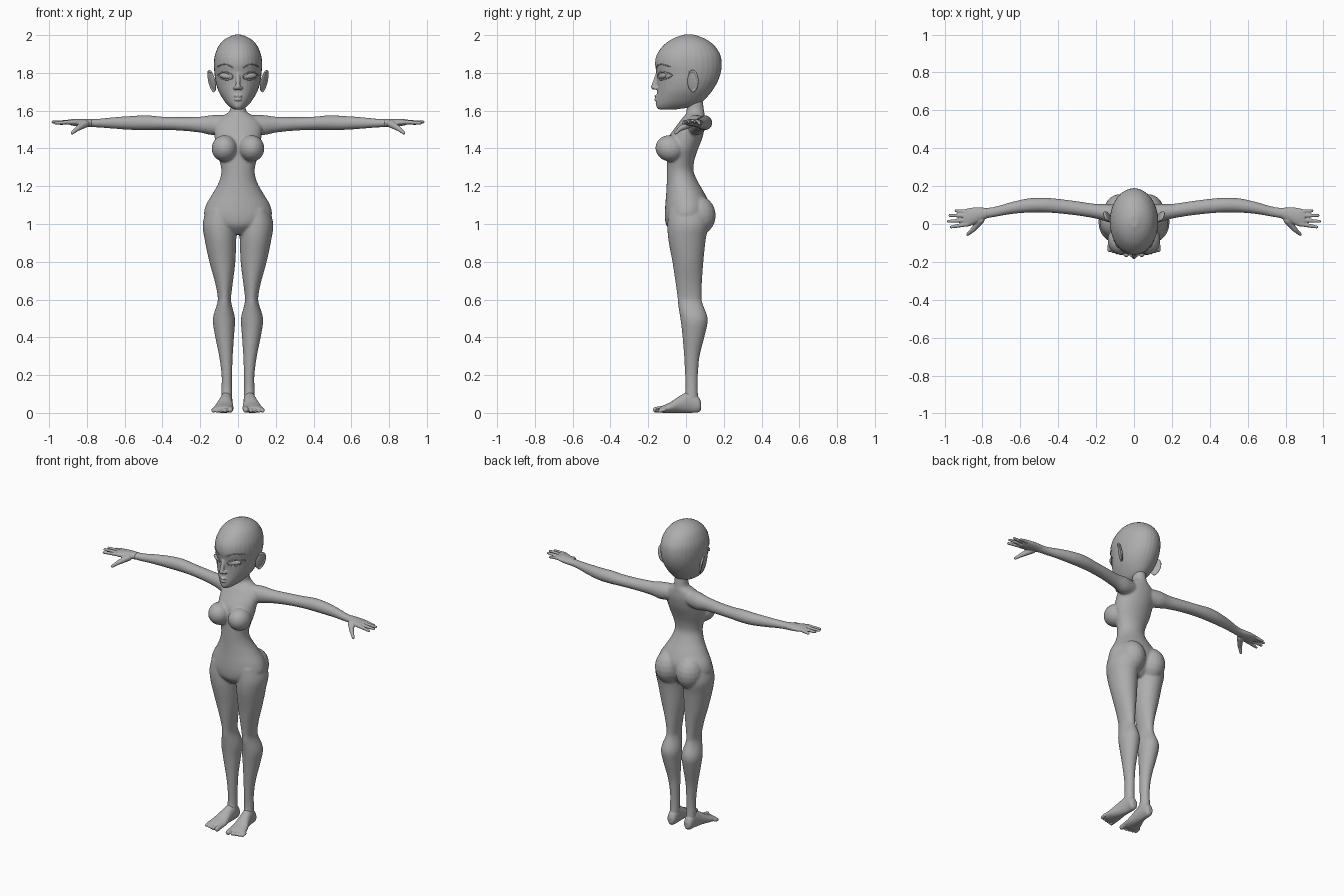
import bpy, bmesh, math
from mathutils import Vector, Matrix
from mathutils.bvhtree import BVHTree

skin = bpy.data.materials.new("plain_grey")
skin.diffuse_color = (0.42, 0.42, 0.42, 1)


def catmull(p0, p1, p2, p3, t):
    return [0.5 * (2 * b + (c - a) * t + (2 * a - 5 * b + 4 * c - d) * t * t
                   + (3 * b - a - 3 * c + d) * t ** 3) for a, b, c, d in zip(p0, p1, p2, p3)]


def loft(bm, axis, stations, seg=32, sub=4, flip=1):
    """Elliptical rings along an axis; station = (position, lo, hi, lo, hi) of the other two axes."""
    n, rows = len(stations), []
    for i in range(n - 1):
        quad = [stations[max(0, min(n - 1, i + k))] for k in (-1, 0, 1, 2)]
        rows += [catmull(*quad, s / sub) for s in range(sub)]
    rows.append(stations[-1])
    others = [k for k in range(3) if k != axis]
    rings = []
    for t, a0, a1, b0, b1 in rows:
        ring = []
        for j in range(seg):
            ang = math.tau * j / seg
            co = [0, 0, 0]
            co[axis] = t
            co[others[0]] = (a0 + a1) / 2 + (a1 - a0) / 2 * math.cos(ang)
            co[others[1]] = (b0 + b1) / 2 + (b1 - b0) / 2 * math.sin(ang)
            co[0] *= flip
            ring.append(bm.verts.new(co))
        rings.append(ring)
    faces = [bm.faces.new((r[j], r[(j + 1) % seg], q[(j + 1) % seg], q[j]))
             for r, q in zip(rings, rings[1:]) for j in range(seg)]
    faces += [bm.faces.new(rings[0]), bm.faces.new(rings[-1])]
    bmesh.ops.recalc_face_normals(bm, faces=faces)


def ball(bm, center, radii, rot=Matrix(), seg=20):
    m = Matrix.Translation(center) @ rot @ Matrix.Diagonal((*radii, 1))
    bmesh.ops.create_uvsphere(bm, u_segments=seg, v_segments=seg // 2, radius=1, matrix=m)


def rod(bm, p, q, r1, r2, n=8):
    """Tapered rounded rod made of overlapping balls."""
    p, q = Vector(p), Vector(q)
    for i in range(n + 1):
        r = r1 + (r2 - r1) * i / n
        ball(bm, p.lerp(q, i / n), (r, r, r), seg=12)


def finish(bm, name, voxel=0, smooth=0):
    me = bpy.data.meshes.new(name)
    bm.to_mesh(me)
    bm.free()
    me.materials.append(skin)
    me.polygons.foreach_set("use_smooth", [True] * len(me.polygons))
    ob = bpy.data.objects.new(name, me)
    bpy.context.collection.objects.link(ob)
    if voxel:
        mod = ob.modifiers.new("blend", "REMESH")
        mod.mode, mod.voxel_size, mod.use_smooth_shade = "VOXEL", voxel, True
        mod = ob.modifiers.new("soften", "SMOOTH")
        mod.factor, mod.iterations = 0.5, smooth
    return ob


# Body: torso, neck, bust, seat, arms and legs blended together
bm = bmesh.new()
loft(bm, 2, [(z, -w, w, f, b) for z, w, f, b in [
    (0.945, .05, -.06, .06), (0.99, .13, -.103, .10), (1.04, .178, -.112, .12),
    (1.10, .170, -.110, .125), (1.16, .135, -.105, .10), (1.22, .102, -.102, .065),
    (1.28, .088, -.101, .04), (1.34, .10, -.10, .045), (1.40, .118, -.10, .065),
    (1.46, .124, -.092, .088), (1.52, .125, -.05, .10), (1.56, .10, -.02, .10),
    (1.585, .06, .0, .098), (1.605, .042, .003, .095), (1.68, .038, .008, .085)]])
for s in (1, -1):
    ball(bm, (s * .072, -.085, 1.40), (.068, .078, .07), Matrix.Rotation(-.25, 4, "X"))
    ball(bm, (s * .076, .062, 1.045), (.084, .096, .105))
    loft(bm, 0, [
        (.05, -.01, .09, 1.48, 1.575), (.13, .008, .105, 1.47, 1.577), (.20, .028, .106, 1.484, 1.568),
        (.30, .045, .12, 1.494, 1.566), (.40, .056, .133, 1.498, 1.568), (.48, .061, .139, 1.497, 1.575),
        (.56, .06, .135, 1.498, 1.572), (.65, .052, .115, 1.504, 1.566), (.74, .036, .09, 1.511, 1.557),
        (.81, .025, .084, 1.514, 1.556)], flip=s)
    loft(bm, 2, [
        (1.08, .03, .165, -.09, .11), (1.0, .008, .187, -.098, .12), (.92, .009, .177, -.094, .105),
        (.80, .014, .152, -.072, .092), (.70, .026, .124, -.057, .085), (.62, .036, .108, -.046, .082),
        (.58, .035, .11, -.043, .087), (.50, .016, .133, -.03, .115), (.42, .02, .124, -.02, .102),
        (.30, .028, .10, -.01, .072), (.20, .031, .087, -.005, .063), (.12, .031, .088, -.003, .062),
        (.05, .03, .09, -.02, .07)], flip=s)
finish(bm, "body", .0065, 6)

# Hands: palm, four fingers and thumb
for s, side in ((1, "left"), (-1, "right")):
    bm = bmesh.new()
    loft(bm, 0, [(.775, .03, .085, 1.513, 1.557), (.83, .006, .088, 1.516, 1.557),
                 (.87, -.012, .084, 1.52, 1.556), (.90, -.01, .075, 1.527, 1.552)], flip=s)
    for y0, y1, tip, z in ((.066, .07, .94, 1.532), (.044, .045, .972, 1.54),
                           (.021, .014, .98, 1.54), (-.001, -.016, .965, 1.535)):
        rod(bm, (s * .88, y0, 1.54), (s * tip, y1, z), .0125, .0085, 12)
    rod(bm, (s * .81, .02, 1.53), (s * .85, -.03, 1.505), .021, .014)
    rod(bm, (s * .85, -.03, 1.505), (s * .878, -.055, 1.482), .013, .009)
    finish(bm, side + "_hand", .004, 3)

# Feet: sole and instep with five toes
    bm = bmesh.new()
    loft(bm, 1, [(.08, .045, .075, .018, .055), (.066, .033, .087, .003, .085), (.025, .029, .092, 0, .115),
                 (-.03, .028, .106, 0, .092), (-.08, .024, .125, 0, .058), (-.12, .024, .134, 0, .04),
                 (-.14, .035, .13, .004, .03)], flip=s)
    for i in range(5):
        r = .0165 if i == 0 else .0125 - .0006 * i
        x = .041 if i == 0 else .049 + .0205 * i
        rod(bm, (s * x, -.115, r + .006), (s * x, -.16 + .005 * i, r), r, r * .95, 6)
    finish(bm, side + "_foot", .004, 3)

# Head: skull loft, nose, lips
bm = bmesh.new()
loft(bm, 2, [(z, -w, w, f, b) for z, w, f, b in [
    (1.607, .022, -.145, -.05), (1.622, .046, -.157, .04), (1.65, .072, -.158, .09),
    (1.70, .102, -.153, .135), (1.75, .118, -.152, .166), (1.80, .125, -.156, .184),
    (1.85, .128, -.164, .189), (1.90, .121, -.153, .18), (1.95, .098, -.115, .145),
    (1.982, .064, -.068, .098), (2.002, .02, -.015, .045)]])
bvh = BVHTree.FromBMesh(bm)


def on_face(x, z, out=0.0):
    hit, nor, _, _ = bvh.ray_cast(Vector((x, -1, z)), Vector((0, 1, 0)))
    return hit + Vector((0, -out, 0))


rod(bm, (0, -.148, 1.80), (0, -.172, 1.725), .011, .014)
for s in (1, -1):
    ball(bm, (s * .014, -.16, 1.72), (.012, .014, .010))
ball(bm, on_face(0, 1.677), (.024, .012, .007))
ball(bm, on_face(0, 1.659), (.020, .012, .008))
finish(bm, "head", .0045, 3)

# Eyes with lids, brows and ears
for s, side in ((1, "left"), (-1, "right")):
    eye, lid, brow = bmesh.new(), bmesh.new(), bmesh.new()
    turn = Matrix.Rotation(s * .5, 4, "Z") @ Matrix.Rotation(-s * .12, 4, "Y")
    ball(eye, on_face(s * .066, 1.784, -.003), (.037, .011, .015), turn)
    finish(eye, side + "_eye")
    loop = []
    for i in range(24):
        a = math.tau * i / 24
        x, z = .04 * math.cos(a), .021 * math.sin(a) * abs(math.sin(a)) ** .3
        loop.append(on_face(s * (.066 + x), 1.784 + z + .12 * x, 0))
    for p, q in zip(loop, loop[1:] + loop[:1]):
        rod(lid, p, q, .0035, .0035, 2)
    finish(lid, side + "_eyelid", .002, 2)
    arch = [on_face(s * (.026 + .016 * i), 1.826 + .02 * math.sin(i * .55), 0) for i in range(6)]
    for p, q in zip(arch, arch[1:]):
        rod(brow, p, q, .004, .004, 4)
    finish(brow, side + "_brow", .002, 2)
    ear = bmesh.new()
    rot = Matrix.Rotation(-s * .45, 4, "Z") @ Matrix.Rotation(s * .2, 4, "Y") @ Matrix.Rotation(-.15, 4, "X")
    base = Matrix.Translation((s * .136, .036, 1.757)) @ rot
    ball(ear, base.translation, (.009, .032, .058), rot)
    rim = [base @ Vector((s * .004, .03 * math.cos(a), .056 * math.sin(a)))
           for a in [-1.4 + .3 * i for i in range(13)]]
    for p, q in zip(rim, rim[1:]):
        rod(ear, p, q, .006, .006, 3)
    finish(ear, side + "_ear", .003, 3)
